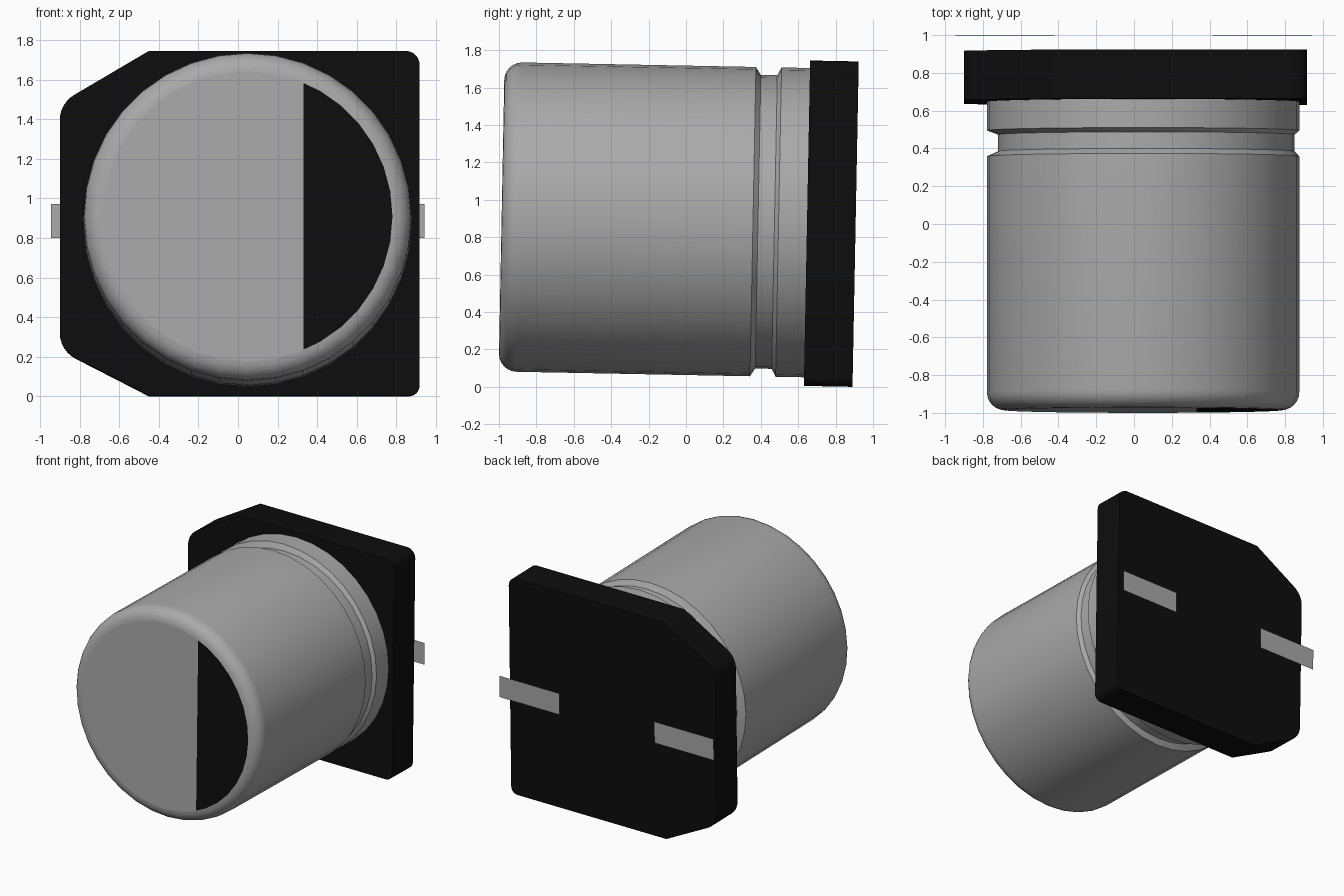
import bpy, bmesh, math
from mathutils import Vector

if "Cube" in bpy.data.objects:
    bpy.data.objects.remove(bpy.data.objects["Cube"], do_unlink=True)

TILT = -0.0192          # the whole part leans slightly about x
CX, CZ, R = 0.048, 0.890, 0.827   # can axis and radius
SEGMENTS = 36


def material(name, value, roughness):
    m = bpy.data.materials.new(name)
    m.use_nodes = True
    colour = (value, value, value, 1)
    m.diffuse_color = colour
    bsdf = m.node_tree.nodes["Principled BSDF"]
    bsdf.inputs["Base Color"].default_value = colour
    bsdf.inputs["Roughness"].default_value = roughness
    return m


grey = material("aluminium grey", 0.40, 0.5)
black = material("black", 0.004, 0.6)


def finish(name, bm, mats, smooth=True):
    me = bpy.data.meshes.new(name)
    bm.to_mesh(me)
    bm.free()
    ob = bpy.data.objects.new(name, me)
    bpy.context.collection.objects.link(ob)
    for m in mats:
        me.materials.append(m)
    ob.rotation_euler.x = TILT
    if smooth:
        bpy.ops.object.select_all(action="DESELECT")
        ob.select_set(True)
        bpy.context.view_layer.objects.active = ob
        bpy.ops.object.shade_smooth_by_angle(angle=math.radians(25))
    return ob


def rounded_outline(corners, steps=6):
    """Round each (x, z, setback) corner with a circular arc."""
    out = []
    n = len(corners)
    for i, (x, z, d) in enumerate(corners):
        p = Vector((x, z))
        if d == 0:
            out.append(p)
            continue
        u = (Vector(corners[i - 1][:2]) - p).normalized()
        v = (Vector(corners[(i + 1) % n][:2]) - p).normalized()
        a, b = p + u * d, p + v * d
        w = math.sin(u.angle(v) / 2)
        for k in range(steps + 1):
            t = k / steps
            f, g, h = (1 - t) ** 2, 2 * t * (1 - t) * w, t * t
            out.append((a * f + p * g + b * h) / (f + g + h))
    return out


# Can: rounded front edge, straight wall, slightly off-centre crimp groove
FRONT, FILLET = -1.003, 0.095
profile = []            # (y, radius, x shift)
for k in range(7):
    a = math.radians(15 * k)
    profile.append((FRONT + FILLET * (1 - math.cos(a)),
                    R - FILLET * (1 - math.sin(a)), 0))
profile += [(0.341, R, 0), (0.368, 0.785, 0.018),
            (0.456, 0.785, 0.018), (0.478, R, 0), (0.66, R, 0)]

bm = bmesh.new()
rings = []
for y, r, shift in profile:
    rings.append([bm.verts.new((CX + shift + r * math.cos(math.tau * i / SEGMENTS), y,
                                CZ + r * math.sin(math.tau * i / SEGMENTS)))
                  for i in range(SEGMENTS)])
for lo, hi in zip(rings, rings[1:]):
    for i in range(SEGMENTS):
        j = (i + 1) % SEGMENTS
        bm.faces.new((lo[i], lo[j], hi[j], hi[i]))
cap = bm.faces.new(rings[0])
bm.faces.new(rings[-1])

# Polarity mark: cut the front cap along a chord and colour the left segment
bmesh.ops.bisect_plane(bm, geom=[cap] + list(cap.edges) + list(cap.verts),
                       plane_co=(0.33, 0, 0), plane_no=(1, 0, 0))
bmesh.ops.recalc_face_normals(bm, faces=bm.faces)
for f in bm.faces:
    if all(v.co.y < FRONT + 1e-4 for v in f.verts):
        f.material_index = int(f.calc_center_median().x > 0.33)
        for e in f.edges:
            e.smooth = False
finish("can", bm, [grey, black])

# Base plate: two long chamfers on the right, small rounded corners on the left
outline = rounded_outline([
    (-0.45, 0.017, 0), (0.917, 0.017, 0.055), (0.917, 1.757, 0.07),
    (-0.45, 1.757, 0), (-0.90, 1.492, 0.085), (-0.90, 0.248, 0.09)])
bm = bmesh.new()
face = bm.faces.new([bm.verts.new((p.x, 0.63, p.y)) for p in outline])
ext = bmesh.ops.extrude_face_region(bm, geom=[face], use_keep_orig=True)
bmesh.ops.translate(bm, vec=(0, 0.26, 0),
                    verts=[g for g in ext["geom"] if isinstance(g, bmesh.types.BMVert)])
bmesh.ops.recalc_face_normals(bm, faces=bm.faces)
finish("base", bm, [black])

# Flat solder leads standing just behind the base
for name, x0, x1 in (("right_lead", -0.945, -0.42), ("left_lead", 0.415, 0.943)):
    bm = bmesh.new()
    bm.faces.new([bm.verts.new((x, 0.983, z)) for x, z in
                  ((x0, 0.819), (x0, 0.990), (x1, 0.990), (x1, 0.819))])
    finish(name, bm, [grey], smooth=False)
